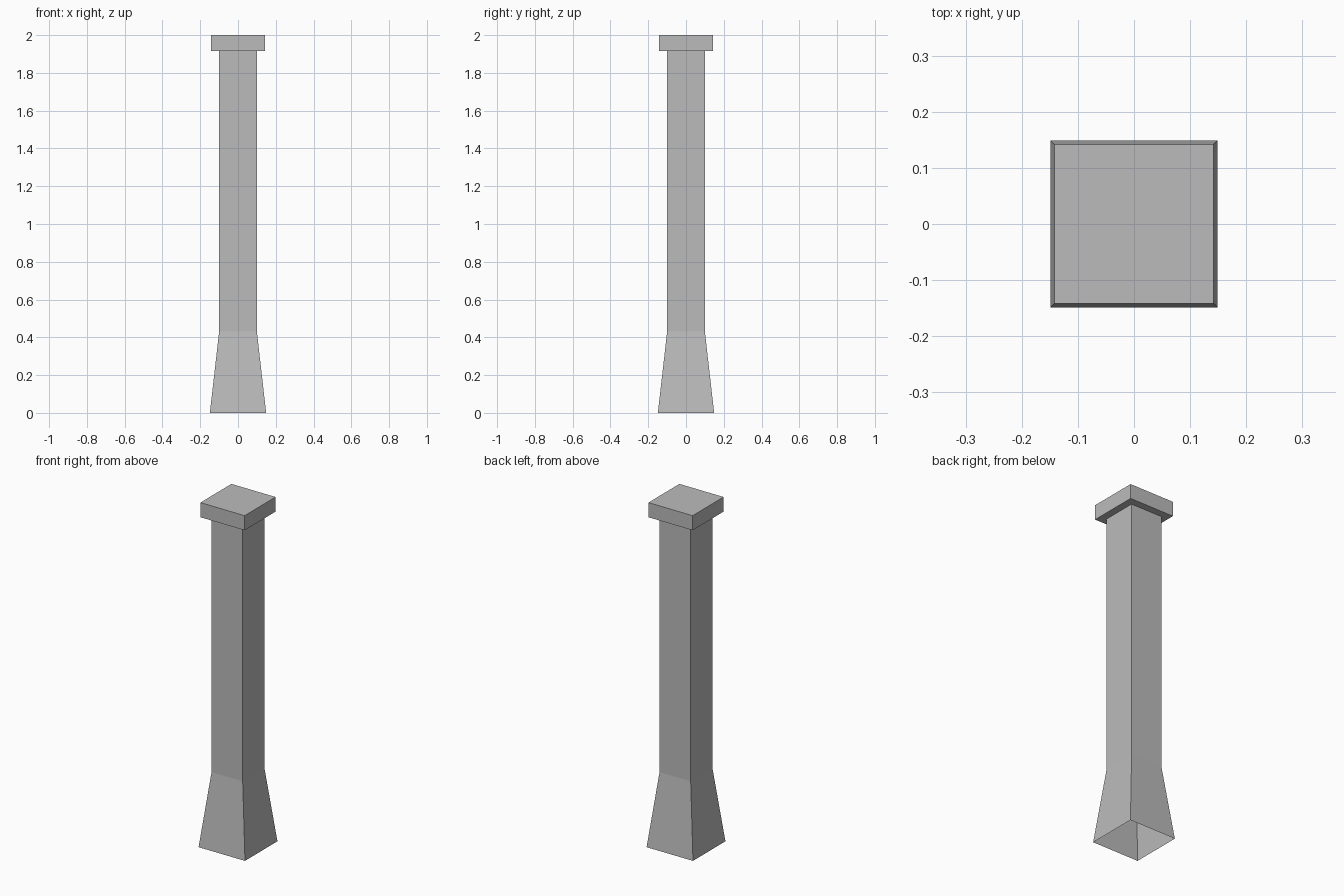
import bpy, bmesh

if "Cube" in bpy.data.objects:
    bpy.data.objects.remove(bpy.data.objects["Cube"])

# Single plain grey for the whole post
grey = bpy.data.materials.new("stone_grey")
grey.use_nodes = True
colour = (0.5, 0.5, 0.5, 1)
grey.diffuse_color = colour
grey.node_tree.nodes["Principled BSDF"].inputs["Base Color"].default_value = colour


def square_loft(name, profile):
    """Stack square rings of (half width, height), open below, closed on top."""
    bm = bmesh.new()
    rings = [[bm.verts.new((sx * r, sy * r, z))
              for sx, sy in ((-1, -1), (1, -1), (1, 1), (-1, 1))]
             for r, z in profile]
    for low, high in zip(rings, rings[1:]):
        for i in range(4):
            j = (i + 1) % 4
            bm.faces.new((low[i], low[j], high[j], high[i]))
    bm.faces.new(rings[-1])
    mesh = bpy.data.meshes.new(name)
    bm.to_mesh(mesh)
    bm.free()
    mesh.materials.append(grey)
    obj = bpy.data.objects.new(name, mesh)
    bpy.context.collection.objects.link(obj)
    return obj


# Hollow flared foot, straight shaft and overhanging cap slab
square_loft("pillar", [(0.149, 0), (0.1, 0.43), (0.1, 1.915),
                       (0.142, 1.915), (0.142, 2)])
